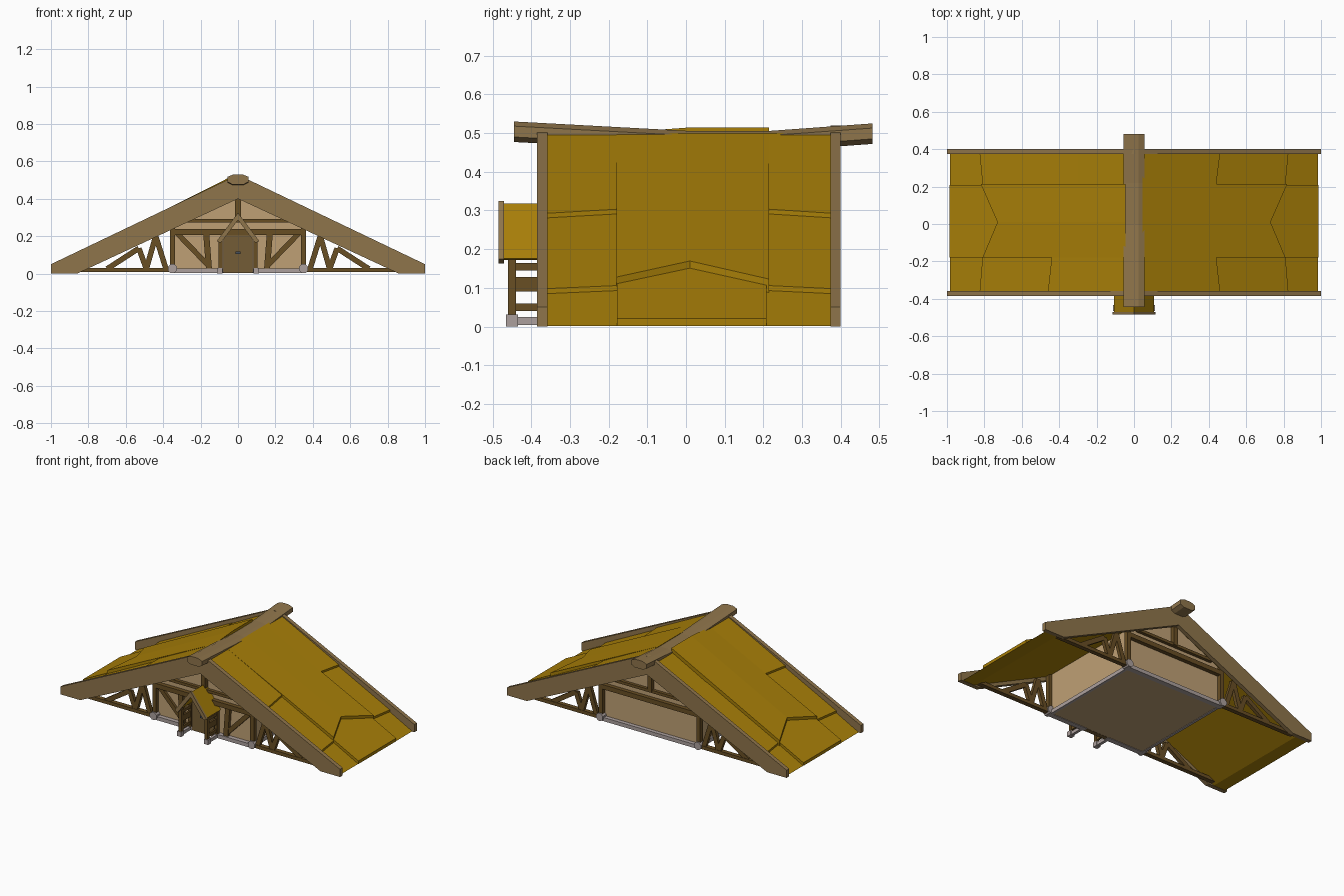
import bpy, bmesh
from math import cos, sin, pi
from mathutils import Vector

cube = bpy.data.objects.get("Cube")
if cube:
    bpy.data.objects.remove(cube)


def material(name, rgb):
    lin = [((c / 255 + 0.055) / 1.055) ** 2.4 for c in rgb] + [1]
    m = bpy.data.materials.new(name)
    m.use_nodes = True
    m.diffuse_color = lin
    m.node_tree.nodes["Principled BSDF"].inputs["Base Color"].default_value = lin
    return m


THATCH = material("golden thatch", (168, 127, 8))
BOARD = material("weathered board", (143, 117, 75))
TIMBER = material("dark timber", (104, 78, 36))
PLASTER = material("tan plaster", (191, 160, 117))
STONE = material("grey stone", (172, 160, 157))
DOOR = material("door wood", (116, 92, 54))
IRON = material("blue grey iron", (72, 80, 92))


def loft(name, rings, mat):
    """Join closed rings of points into a capped solid."""
    bm = bmesh.new()
    rows = [[bm.verts.new(p) for p in ring] for ring in rings]
    for a, b in zip(rows, rows[1:]):
        for i in range(len(a)):
            j = (i + 1) % len(a)
            bm.faces.new((a[i], a[j], b[j], b[i]))
    bm.faces.new(rows[0])
    bm.faces.new(rows[-1])
    bmesh.ops.recalc_face_normals(bm, faces=bm.faces)
    me = bpy.data.meshes.new(name)
    bm.to_mesh(me)
    bm.free()
    me.materials.append(mat)
    bpy.context.collection.objects.link(bpy.data.objects.new(name, me))


def prism(name, profile, y0, y1, mat):
    loft(name, [[(x, y, z) for x, z in profile] for y in (y0, y1)], mat)


def box(name, x0, x1, y0, y1, z0, z1, mat):
    prism(name, [(x0, z0), (x1, z0), (x1, z1), (x0, z1)], y0, y1, mat)


def beam(name, a, b, width, y0, y1):
    """Flat timber between two points of the x-z plane."""
    a, b = Vector(a), Vector(b)
    d = (b - a).normalized() * width / 2
    n = Vector((-d.y, d.x))
    prism(name, [a + n, b + n, b - n, a - n], y0, y1, TIMBER)


def roof_z(x):
    return 0.514 - 0.52 * x


def thatch_layer(name, s, columns, x_top, lift):
    """Tapered layer: columns hold (y, x of lower edge, lift at the top)."""
    rings = []
    for y, x_low, top in columns:
        rings.append([(s * x_top, y, roof_z(x_top) + top), (s * x_low, y, roof_z(x_low) + lift),
                      (s * x_low, y, roof_z(x_low)), (s * x_top, y, roof_z(x_top))])
    loft(name, rings, THATCH)


# Roof slopes, thatch layers and verge boards
for s, side in ((1, "left"), (-1, "right")):
    prism(side + "_roof_slope", [(0, 0.498), (s * 0.03, roof_z(0.03)), (s * 0.985, roof_z(0.985)),
                                 (s * 0.9, 0.002), (0, 0.43)], -0.36, 0.378, THATCH)
    thatch_layer(side + "_middle_strip", s,
                 [(-0.178, 0.986, 0.007), (0.208, 0.986, 0.007)], 0.045, 0.02)
    hump = 0.01 if s > 0 else 0.024
    thatch_layer(side + "_chevron_layer", s,
                 [(-0.18, 0.81, 0.01), (0.01, 0.73, hump), (0.215, 0.82, hump)], 0.045, 0.035)
    for end, ya, yb in (("front", -0.358, -0.18), ("back", 0.376, 0.215)):
        thatch_layer(f"{side}_{end}_lower_layer", s,
                     [(ya, 0.825, 0.003), (yb, 0.81, 0.003)], 0.3, 0.013)
        if s > 0 or end == "front":
            thatch_layer(f"{side}_{end}_upper_layer", s,
                         [(ya, 0.46, 0.01), (yb, 0.44, 0.01)], 0.045, 0.018)
    for end, y0, y1 in (("front", -0.385, -0.358), ("back", 0.374, 0.4)):
        prism(f"{side}_{end}_verge_board",
              [(0, 0.52), (s * 0.03, 0.514), (s, 0.05), (s, 0), (s * 0.86, 0), (0, 0.4)],
              y0, y1, BOARD)

# Sagging ridge beam
ridge = [(-0.025, 0.53), (0.025, 0.53), (0.055, 0.518), (0.055, 0.49),
         (0.03, 0.477), (-0.03, 0.477), (-0.055, 0.49), (-0.055, 0.518)]
loft("ridge_beam", [[(x, y, z - drop) for x, z in ridge]
                    for y, drop in ((-0.445, 0), (0, 0.024), (0.22, 0.024), (0.482, 0.005))], BOARD)

# House body
prism("house_walls", [(-0.34, 0.005), (0.34, 0.005), (0.34, 0.272), (0, 0.435), (-0.34, 0.272)],
      -0.33, 0.348, PLASTER)

# Gable framing, front and back
web = [(0.70, 0.025), (0.53, 0.135), (0.49, 0.025), (0.44, 0.20), (0.385, 0.025)]
for end, y0, y1 in (("front", -0.357, -0.328), ("back", 0.346, 0.374)):
    beam(end + "_tie_beam", (-0.36, 0.222), (0.36, 0.222), 0.03, y0, y1)
    beam(end + "_collar_beam", (-0.28, 0.283), (0.28, 0.283), 0.018, y0 + 0.004, y1 - 0.004)
    beam(end + "_king_post", (0, 0.28), (0, 0.43), 0.03, y0, y1)
    for s, side in ((1, "left"), (-1, "right")):
        beam(f"{side}_{end}_corner_post", (s * 0.35, 0.02), (s * 0.35, 0.265), 0.026, y0, y1)
        beam(f"{side}_{end}_eave_tie", (s * 0.35, 0.02), (s * 0.9, 0.02), 0.022, y0, y1)
        for i, (a, b) in enumerate(zip(web, web[1:])):
            beam(f"{side}_{end}_truss_web_{i + 1}", (s * a[0], a[1]), (s * b[0], b[1]),
                 0.029, y0 + 0.003, y1 - 0.003)
        yc = (y0 + y1) / 2
        octagon = [(s * 0.351 + 0.026 * cos((i + 0.5) * pi / 4), 0.026 + 0.026 * sin((i + 0.5) * pi / 4))
                   for i in range(8)]
        prism(f"{side}_{end}_corner_stone", octagon, yc - 0.024, yc + 0.024, STONE)

# Front wall braces and stone sills
for s, side in ((1, "left"), (-1, "right")):
    beam(side + "_wall_post", (s * 0.155, 0.02), (s * 0.17, 0.215), 0.032, -0.35, -0.328)
    beam(side + "_wall_brace", (s * 0.165, 0.05), (s * 0.325, 0.215), 0.028, -0.346, -0.328)
    box(side + "_front_sill", s * 0.08, s * 0.345, -0.358, -0.325, 0.002, 0.026, STONE)
    box(side + "_side_sill", s * 0.335, s * 0.352, -0.34, 0.36, 0.002, 0.026, STONE)
box("back_sill", -0.345, 0.345, 0.34, 0.374, 0.002, 0.026, STONE)

# Door with clipped corners and a handle plate
prism("door", [(-0.078, 0.004), (0.078, 0.004), (0.078, 0.19), (0.058, 0.212),
               (-0.058, 0.212), (-0.078, 0.19)], -0.357, -0.328, DOOR)
box("door_handle", -0.014, 0.014, -0.366, -0.356, 0.104, 0.118, IRON)

# Porch
for s, side in ((1, "left"), (-1, "right")):
    prism(side + "_porch_roof", [(0, 0.318), (s * 0.108, 0.176), (s * 0.094, 0.172), (0, 0.296)],
          -0.472, -0.33, THATCH)
    prism(side + "_porch_verge", [(0, 0.325), (s * 0.114, 0.174), (s * 0.093, 0.163), (0, 0.286)],
          -0.485, -0.47, BOARD)
    xs = (s * 0.084, s * 0.104)
    box(side + "_porch_post", *xs, -0.46, -0.439, 0.025, 0.173, TIMBER)
    box(side + "_porch_wall_post", *xs, -0.362, -0.34, 0.02, 0.175, TIMBER)
    box(side + "_porch_stone", s * 0.082, s * 0.112, -0.465, -0.434, 0, 0.031, STONE)
    box(side + "_porch_sill", s * 0.087, s * 0.105, -0.436, -0.34, 0.004, 0.025, STONE)
    for i, (z0, z1) in enumerate(((0.04, 0.06), (0.09, 0.128), (0.145, 0.164))):
        box(f"{side}_porch_rail_{i + 1}", s * 0.088, s * 0.1, -0.442, -0.345, z0, z1, TIMBER)
